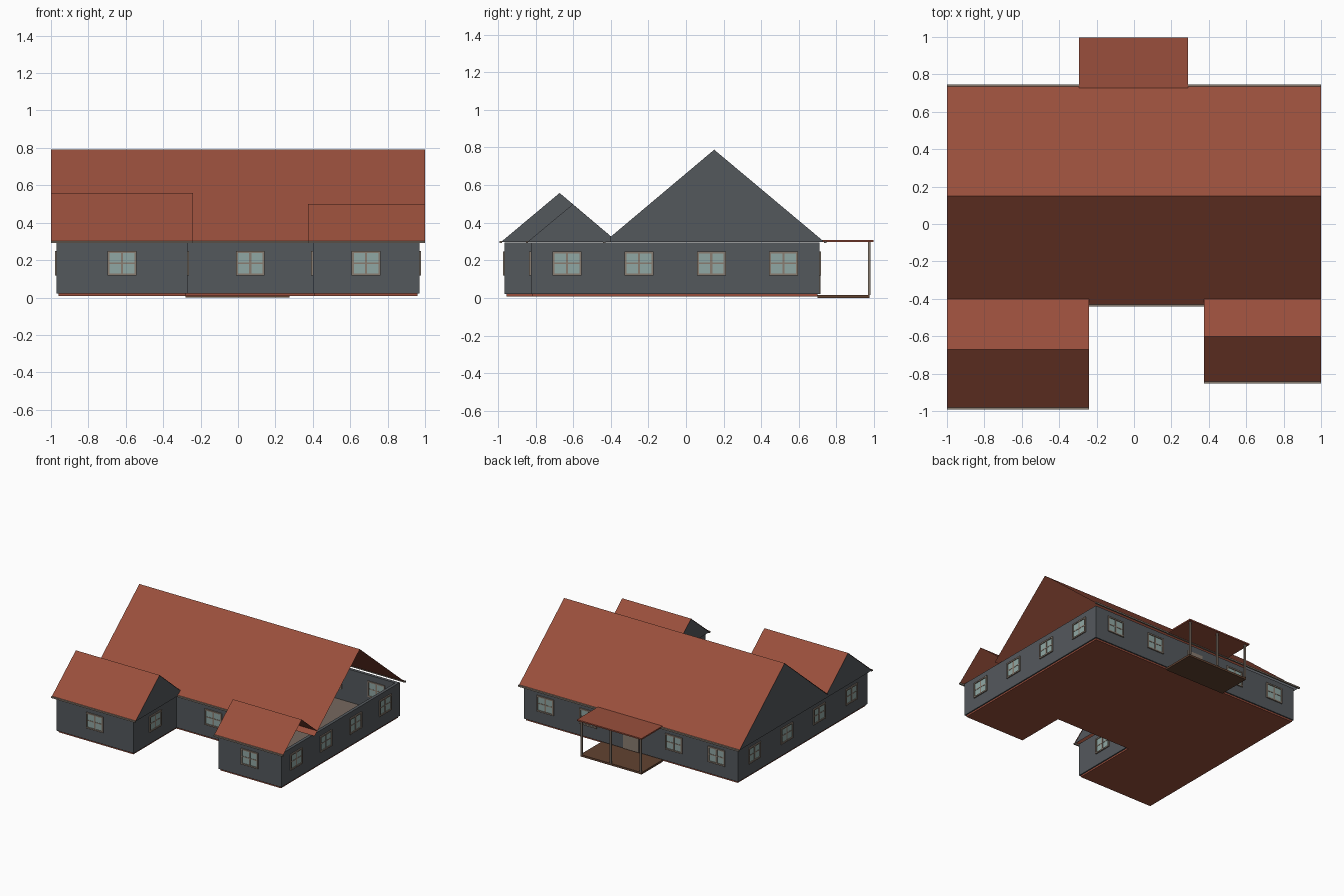
import bpy, bmesh
from mathutils import Matrix, Vector

if "Cube" in bpy.data.objects:
    bpy.data.objects.remove(bpy.data.objects["Cube"])


def mat(name, rgb):
    m = bpy.data.materials.new(name)
    m.diffuse_color = (*rgb, 1)
    m.use_nodes = True
    m.node_tree.nodes["Principled BSDF"].inputs["Base Color"].default_value = m.diffuse_color
    return m


BRICK = mat("terracotta red", (0.32, 0.078, 0.045))
WALL = mat("slate grey", (0.088, 0.098, 0.108))
TRIM = mat("taupe trim", (0.25, 0.20, 0.16))
GLASS = mat("pale teal glass", (0.28, 0.39, 0.37))
FLOOR = mat("taupe floor", (0.18, 0.14, 0.115))
DECK = mat("dark brown wood", (0.12, 0.055, 0.03))


def finish(bm, name, material):
    me = bpy.data.meshes.new(name)
    bm.to_mesh(me)
    bm.free()
    me.materials.append(material)
    ob = bpy.data.objects.new(name, me)
    bpy.context.collection.objects.link(ob)
    return ob


def add_box(bm, lo, hi, frame=Matrix()):
    lo, hi = Vector(lo), Vector(hi)
    m = frame @ Matrix.Translation((lo + hi) / 2) @ Matrix.Diagonal((*(hi - lo), 1))
    bmesh.ops.create_cube(bm, size=1, matrix=m)


def box(name, lo, hi, material):
    bm = bmesh.new()
    add_box(bm, lo, hi)
    return finish(bm, name, material)


def slab(name, pts, z0, z1, material):
    bm = bmesh.new()
    f = bm.faces.new([bm.verts.new((x, y, z0)) for x, y in pts])
    r = bmesh.ops.extrude_face_region(bm, geom=[f])
    bmesh.ops.translate(bm, vec=(0, 0, z1 - z0),
                        verts=[v for v in r["geom"] if isinstance(v, bmesh.types.BMVert)])
    bmesh.ops.recalc_face_normals(bm, faces=bm.faces)
    return finish(bm, name, material)


def sheet(name, polys, material):
    bm = bmesh.new()
    for p in polys:
        bm.faces.new([bm.verts.new(c) for c in p])
    return finish(bm, name, material)


# House outline, counter-clockwise from the front left corner
X, XL, XR = 0.97, -0.27, 0.40
YL, YN, YR, YB = -0.965, -0.41, -0.825, 0.71
outline = [(-X, YL), (XL, YL), (XL, YN), (XR, YN), (XR, YR), (X, YR), (X, YB), (-X, YB)]
openings = [1, 1, 1, 1, 1, 4, 5, 4]
T, Z0, Z1 = 0.025, 0.022, 0.295

# Walls with evenly spaced windows, and a door in the middle of the back
walls, frames, panes, door = (bmesh.new() for _ in range(4))
for i, n in enumerate(openings):
    p, q = Vector(outline[i]), Vector(outline[(i + 1) % 8])
    length = (q - p).length
    d = (q - p) / length
    # local frame: x along the wall, y inward, z up
    fr = Matrix(((d.x, -d.y, 0, p.x), (d.y, d.x, 0, p.y), (0, 0, 1, 0), (0, 0, 0, 1)))
    add_box(walls, (0, 0, Z0), (length, T, Z1), fr)
    for k in range(n):
        c = length * (k + 0.5) / n
        if n == 5 and k == 2:
            add_box(door, (c - 0.07, -0.005, Z0), (c + 0.07, T + 0.005, 0.24), fr)
            continue
        w, zb, zt, b = 0.077, 0.118, 0.248, 0.011
        a, e = -0.009, T + 0.006
        add_box(panes, (c - w + b, -0.002, zb + b), (c + w - b, T + 0.002, zt - b), fr)
        for s in (c - w, c + w - b):
            add_box(frames, (s, a, zb), (s + b, e, zt), fr)
        for z in (zb, zt - b):
            add_box(frames, (c - w + b, a, z), (c + w - b, e, z + b), fr)
        m = (zb + zt) / 2
        add_box(frames, (c - 0.006, -0.005, zb + b), (c + 0.006, T + 0.004, zt - b), fr)
        add_box(frames, (c - w + b, -0.004, m - 0.004), (c + w - b, T + 0.003, m + 0.004), fr)
finish(walls, "walls", WALL)
finish(frames, "window_frames", TRIM)
finish(panes, "window_panes", GLASS)
finish(door, "back_door", TRIM)

# Foundation and interior floor
inner = [(x - 0.01 * (1 if x in (X, XL) else -1), y + 0.01 * (-1 if y == YB else 1)) for x, y in outline]
slab("foundation", inner, 0.008, 0.024, BRICK)
slab("interior_floor", inner, 0.024, 0.027, FLOOR)


# Gabled roofs: ridge along x, open or closed triangular ends
def roof(name, x0, x1, front, ridge, back, ends):
    (yf, zf), (yr, zr), (yb, zb) = front, ridge, back
    sheet(name, [
        [(x0, yf, zf), (x1, yf, zf), (x1, yr, zr), (x0, yr, zr)],
        [(x0, yr, zr), (x1, yr, zr), (x1, yb, zb), (x0, yb, zb)]], BRICK)
    tri = []
    for x, s in ends:
        t = [(x, yf, zf - 0.004), (x, yb, min(zb, zf) - 0.004), (x, yb, zb - 0.002), (x, yr, zr - 0.002)]
        tri.append(t if s > 0 else t[::-1])
    sheet(name + "_gable", tri, WALL)


E = 0.30
roof("main_roof", -1, 1, (-0.435, E), (0.15, 0.79), (0.735, E), [(-0.996, -1)])
roof("left_wing_roof", -1, -0.24, (-0.985, E), (-0.672, 0.56), (-0.40, 0.33),
     [(-0.996, -1), (-0.244, 1)])
roof("right_wing_roof", 0.375, 1, (-0.845, E), (-0.602, 0.50), (-0.40, 0.33), [(0.379, -1)])

# Gutters along the eaves
for name, x0, x1, y in (("back_gutter", -1, 1, 0.741), ("notch_gutter", -0.24, 0.375, -0.435),
                        ("left_gutter", -1, -0.24, -0.985), ("right_gutter", 0.375, 1, -0.846)):
    box(name, (x0, y - 0.006, 0.291), (x1, y + 0.006, 0.303), TRIM)

# Back porch: deck, flat roof and three posts
box("porch_deck", (-0.28, 0.70, 0), (0.275, 0.975, 0.016), DECK)
box("porch_roof", (-0.295, 0.725, 0.296), (0.29, 0.998, 0.307), BRICK)
for i, x in enumerate((-0.27, 0, 0.265)):
    box("porch_post_%d" % (i + 1), (x - 0.007, 0.967, 0.016), (x + 0.007, 0.981, 0.296), TRIM)
